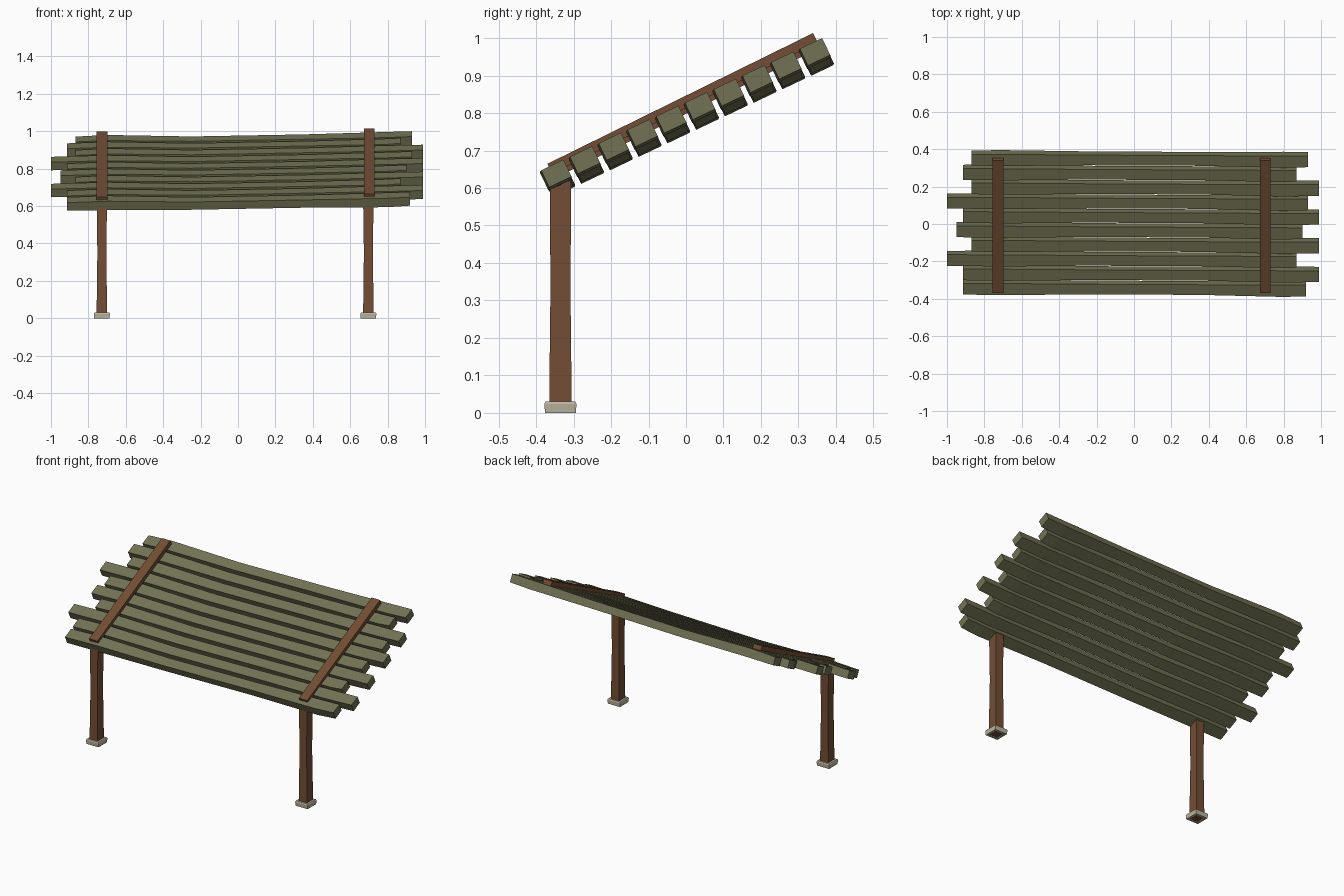
import bpy, bmesh, math
from mathutils import Matrix, Vector

if "Cube" in bpy.data.objects:
    bpy.data.objects.remove(bpy.data.objects["Cube"])


def material(name, col):
    m = bpy.data.materials.new(name)
    m.diffuse_color = (*col, 1)
    m.use_nodes = True
    m.node_tree.nodes["Principled BSDF"].inputs["Base Color"].default_value = m.diffuse_color
    return m


OLIVE = material("weathered_wood", (0.17, 0.17, 0.09))
BROWN = material("brown_wood", (0.17, 0.075, 0.035))
STONE = material("stone", (0.5, 0.46, 0.34))


def loft(name, rings, mat, cap=True):
    """Join a list of four-point rings into a closed or open-ended prism."""
    bm = bmesh.new()
    vs = [[bm.verts.new(p) for p in r] for r in rings]
    for a, b in zip(vs, vs[1:]):
        for i in range(4):
            j = (i + 1) % 4
            bm.faces.new((a[i], a[j], b[j], b[i]))
    if cap:
        bm.faces.new(vs[0])
        bm.faces.new(vs[-1])
    bmesh.ops.recalc_face_normals(bm, faces=bm.faces)
    me = bpy.data.meshes.new(name)
    bm.to_mesh(me)
    bm.free()
    me.materials.append(mat)
    ob = bpy.data.objects.new(name, me)
    bpy.context.collection.objects.link(ob)
    return ob


CORNERS = [(-1, -1), (1, -1), (1, 1), (-1, 1)]
SLOPE = math.radians(25.5)
ACROSS = Vector((0, math.cos(SLOPE), math.sin(SLOPE)))
NORMAL = Vector((0, -math.sin(SLOPE), math.cos(SLOPE)))

# Roof planks: left and right ends, from low front to high back
ends = [(-.915, .92), (-.915, .99), (-1, .87), (-.87, .99), (-.95, .90),
        (-.915, .99), (-1, .93), (-.87, .99), (-.915, .87), (-.87, .93)]
for i, (x0, x1) in enumerate(ends):
    y = -.345 + i * .0767
    # x, y shift, z shift, width, thickness: waisted and slightly sagging
    sections = [(x0, .008, -.022, .066, .048), (-.7, .007, -.016, .069, .053),
                (-.25, .006, -.019, .060, .046), (.35, .003, -.008, .060, .046),
                (.8, -.002, .0, .070, .053), (x1, -.001, .006, .066, .050)]
    rings = []
    for x, dy, dz, w, t in sections:
        c = Vector((x, y + dy, .795 + .47 * y + dz))
        rings.append([c + ACROSS * (a * w / 2) + NORMAL * (b * t / 2) for a, b in CORNERS])
    loft(f"roof_plank_{i + 1}", rings, OLIVE)

# Battens, posts and feet, one set per side
for side, xb, xp, dz in (("left", -.727, -.728, -.016), ("right", .702, .697, 0)):
    ang = math.radians(26.2)
    rot = Matrix.Rotation(ang, 3, 'X')
    c = Vector((xb, -.009, .826 + dz))
    rings = [[c + rot @ Vector((a * .0285, v, b * .0145)) for a, b in CORNERS]
             for v in (-.395, .395)]
    loft(f"{side}_batten", rings, BROWN)

    yp = -.335
    # Post with a gentle waist
    prof = [(.004, .028, .030), (.12, .027, .029), (.35, .024, .0265),
            (.5, .026, .028), (.625, .028, .028)]
    loft(f"{side}_post", [[(xp + a * hx, yp + b * hy, z) for a, b in CORNERS]
                          for z, hx, hy in prof], BROWN)

    # Stone collar around the post, open underneath
    collar = [(.004, .028), (0, .029), (0, .041), (.024, .043), (.03, .040), (.03, .025)]
    loft(f"{side}_foot", [[(xp + a * h, yp + b * h, z) for a, b in CORNERS]
                          for z, h in collar], STONE, cap=False)
